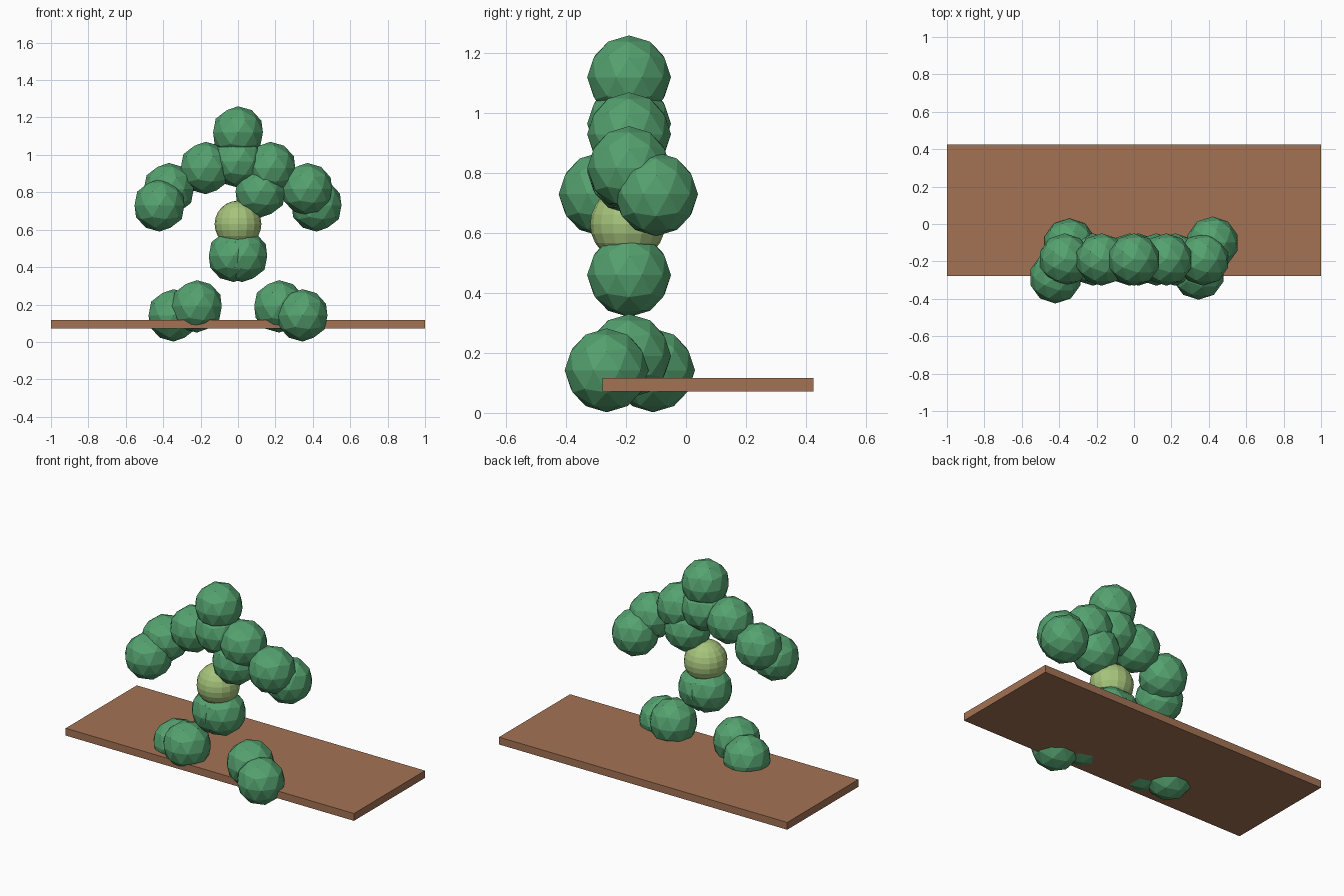
import bpy

old = bpy.data.objects.get("Cube")
if old:
    bpy.data.objects.remove(old, do_unlink=True)


def material(name, color):
    m = bpy.data.materials.new(name)
    m.use_nodes = True
    m.diffuse_color = color
    m.node_tree.nodes["Principled BSDF"].inputs["Base Color"].default_value = color
    return m


green = material("leaf green", (0.09, 0.36, 0.16, 1))
lime = material("pale lime", (0.38, 0.55, 0.20, 1))
brown = material("wood brown", (0.37, 0.17, 0.09, 1))

RADIUS = 0.14
BODY_Y = -0.19


def finish(name, mat):
    obj = bpy.context.object
    obj.name = name
    obj.data.materials.append(mat)
    return obj


def ball(name, x, z, y=BODY_Y):
    bpy.ops.mesh.primitive_ico_sphere_add(subdivisions=2, radius=RADIUS, location=(x, y, z))
    return finish(name, green)


# Plank
bpy.ops.mesh.primitive_cube_add(size=1, location=(0, 0.073, 0.094))
plank = finish("plank", brown)
plank.scale = (2, 0.704, 0.046)

# Head and torso
ball("head", 0, 1.12)
ball("chest", 0, 0.965)
ball("ribs", 0.12, 0.805)

# Waist
bpy.ops.mesh.primitive_uv_sphere_add(segments=16, ring_count=12, radius=0.125,
                                     location=(0, BODY_Y - 0.005, 0.63))
finish("waist", lime)

# Limbs, mirrored in x with one side reaching forward and the other back
for side, sign, hand_y, foot_y in (("left", 1, -0.10, -0.265), ("right", -1, -0.285, -0.11)):
    ball(side + "_hip", sign * 0.023, 0.46)
    ball(side + "_shoulder", sign * 0.173, 0.93)
    ball(side + "_elbow", sign * 0.37, 0.817)
    ball(side + "_hand", sign * 0.42, 0.73, hand_y)
    ball(side + "_knee", sign * 0.22, 0.19)
    ball(side + "_foot", sign * 0.345, 0.142, foot_y)
